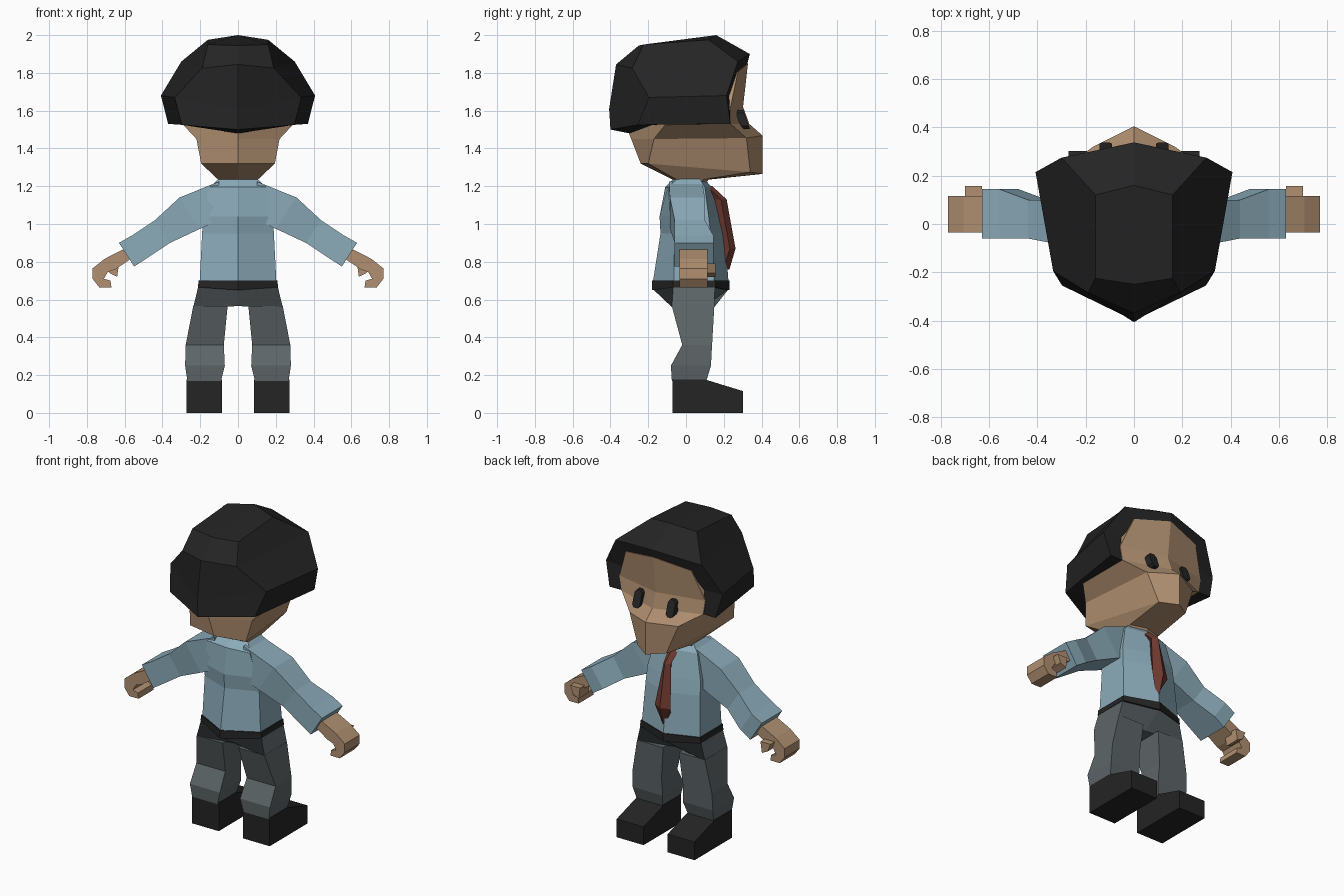
import bpy
import bmesh
from mathutils import Vector

default = bpy.data.objects.get("Cube")
if default:
    bpy.data.objects.remove(default, do_unlink=True)


def material(name, red, green, blue):
    mat = bpy.data.materials.new(name)
    mat.use_nodes = True
    color = (red, green, blue, 1)
    mat.diffuse_color = color
    shader = mat.node_tree.nodes["Principled BSDF"]
    shader.inputs["Base Color"].default_value = color
    shader.inputs["Roughness"].default_value = 0.9
    return mat


SKIN = material("skin", 0.44, 0.28, 0.165)
SHIRT = material("shirt blue", 0.26, 0.41, 0.49)
TROUSERS = material("trouser grey", 0.11, 0.13, 0.138)
BLACK = material("soft black", 0.018, 0.018, 0.018)
TIE = material("tie red", 0.16, 0.042, 0.03)


def flip(point):
    return Vector((-point[0], point[1], point[2]))


def build(name, polygons, mat):
    """Make a flat-shaded object from polygons given as lists of points."""
    bm = bmesh.new()
    for polygon in polygons:
        bm.faces.new([bm.verts.new(point) for point in polygon])
    bmesh.ops.remove_doubles(bm, verts=bm.verts[:], dist=0.0005)
    bmesh.ops.recalc_face_normals(bm, faces=bm.faces[:])
    mesh = bpy.data.meshes.new(name)
    bm.to_mesh(mesh)
    bm.free()
    mesh.materials.append(mat)
    obj = bpy.data.objects.new(name, mesh)
    bpy.context.collection.objects.link(obj)
    return obj


def loft(rings):
    """Join rings of equal length with quads and close both ends."""
    polygons = [rings[0], rings[-1]]
    for low, high in zip(rings, rings[1:]):
        for i in range(len(low)):
            j = (i + 1) % len(low)
            polygons.append([low[i], low[j], high[j], high[i]])
    return polygons


def six_sided(back, back_side, front_side, front):
    """Symmetrical ring from its centre and side points."""
    return [back, back_side, front_side, front, flip(front_side), flip(back_side)]


def body_ring(z, x, back, back_side, front_side, front, drop=0):
    """Level six-sided ring whose centre points may sit lower."""
    return six_sided((0, back, z - drop), (x, back_side, z),
                     (x, front_side, z), (0, front, z - drop))


def prism(profile, y_back, y_front):
    """Extrude an xz profile along y."""
    return loft([[(x, y, z) for x, z in profile] for y in (y_back, y_front)])


def pair(name, polygons, mat):
    """The figure looks along +y, so its own right is +x."""
    build("right_" + name, polygons, mat)
    build("left_" + name, [[flip(p) for p in poly] for poly in polygons], mat)


# Head with wedge-shaped muzzle
build("head", loft([
    body_ring(1.19, 0.09, -0.05, -0.04, 0.07, 0.09),
    body_ring(1.235, 0.105, -0.07, -0.05, 0.09, 0.12),
    six_sided((0, -0.24, 1.32), (0.195, -0.2, 1.32), (0.1, 0.34, 1.275), (0, 0.405, 1.265)),
    six_sided((0, -0.29, 1.45), (0.22, -0.17, 1.45), (0.17, 0.32, 1.455), (0, 0.405, 1.468)),
    six_sided((0, -0.31, 1.5), (0.29, -0.11, 1.525), (0.285, 0.236, 1.53), (0, 0.335, 1.53)),
    body_ring(1.62, 0.3, -0.3, -0.12, 0.236, 0.302),
    six_sided((0, -0.2, 1.8), (0.15, -0.15, 1.8), (0.23, 0.275, 1.805), (0, 0.328, 1.85)),
]), SKIN)

# Hair shell: named points on one half, faces spelled by point letters
hair_points = {
    # front rim, from lower side to crown
    "a": (0.37, 0.235, 1.53), "b": (0.408, 0.215, 1.68), "c": (0.3, 0.275, 1.86),
    "d": (0, 0.338, 1.9),
    # face opening
    "e": (0.275, 0.232, 1.53), "f": (0.29, 0.228, 1.68), "g": (0.215, 0.268, 1.79),
    "h": (0, 0.322, 1.84),
    # crown
    "i": (0, 0.16, 2), "j": (0.16, 0.12, 1.975), "k": (0.16, -0.225, 1.95),
    "l": (0, -0.25, 1.945),
    # back
    "m": (0.19, -0.285, 1.825), "n": (0.335, -0.195, 1.67), "o": (0.298, -0.255, 1.525),
    "p": (0, -0.37, 1.845), "q": (0, -0.407, 1.61), "r": (0, -0.4, 1.5),
    "s": (0, -0.3, 1.48), "t": (0.2, -0.18, 1.525),
}
hair_faces = ["abfe", "bcgf", "cdhg", "dcji", "ijkl", "jcmk", "cbnm", "bano",
              "lkmp", "pmnq", "norq", "orst", "aote"]
hair_faces[hair_faces.index("bano")] = "baon"
half = [[hair_points[key] for key in word] for word in hair_faces]
build("hair", half + [[flip(p) for p in poly] for poly in half], BLACK)

# Eyes: chamfered blocks leaning with the face
eye = []
for dx, dz in ((-1, -.7), (-.5, -1), (.5, -1), (1, -.7), (1, .7), (.5, 1), (-.5, 1), (-1, .7)):
    eye.append((0.117 + 0.026 * dx, 1.553 + 0.05 * dz))
eye_rings = [[(x, y - 0.35 * (z - 1.55), z) for x, z in eye] for y in (0.26, 0.322)]
pair("eye", loft(eye_rings), BLACK)

# Shirt body and sleeves
build("shirt", loft([
    body_ring(0.695, 0.203, -0.175, -0.065, 0.15, 0.225),
    body_ring(0.95, 0.19, -0.135, -0.06, 0.13, 0.205),
    body_ring(1.04, 0.185, -0.14, -0.08, 0.12, 0.18),
    body_ring(1.195, 0.15, -0.11, -0.095, 0.1, 0.135),
    body_ring(1.237, 0.105, -0.07, -0.05, 0.075, 0.1),
]), SHIRT)


def sleeve_ring(top, bottom, back, front):
    return [(top[0], back, top[1]), (top[0], front, top[1]),
            (bottom[0], front, bottom[1]), (bottom[0], back, bottom[1])]


pair("sleeve", loft([
    sleeve_ring((0.1, 1.225), (0.1, 1.02), -0.09, 0.085),
    sleeve_ring((0.31, 1.14), (0.2, 0.975), -0.085, 0.1),
    sleeve_ring((0.44, 1.02), (0.36, 0.9), -0.06, 0.1),
    sleeve_ring((0.56, 0.94), (0.48, 0.82), -0.06, 0.145),
    sleeve_ring((0.63, 0.9), (0.55, 0.775), -0.06, 0.145),
]), SHIRT)

# Curled hands and thumbs
pair("hand", prism([
    (0.56, 0.82), (0.61, 0.865), (0.707, 0.815), (0.77, 0.765), (0.77, 0.71), (0.735, 0.665),
    (0.67, 0.665), (0.675, 0.7), (0.71, 0.71), (0.69, 0.745), (0.65, 0.76),
], -0.035, 0.115), SKIN)
pair("thumb", prism([(0.63, 0.79), (0.7, 0.79), (0.68, 0.74), (0.64, 0.72)], 0.06, 0.157), SKIN)


# Tie: ridged strip widening toward the tip
def tie_ring(z, x, ridge):
    return [(x, ridge - 0.03, z), (0, ridge, z), (-x, ridge - 0.03, z), (0, ridge - 0.08, z)]


build("tie", loft([
    tie_ring(1.2, 0.035, 0.14), tie_ring(1.13, 0.025, 0.215),
    tie_ring(0.87, 0.055, 0.262), tie_ring(0.76, 0.004, 0.23),
]), TIE)

# Belt and trousers
build("belt", loft([
    body_ring(0.665, 0.213, -0.18, -0.07, 0.155, 0.23, 0.015),
    body_ring(0.7, 0.208, -0.18, -0.07, 0.155, 0.23),
]), BLACK)
build("trouser_hips", loft([
    body_ring(0.67, 0.21, -0.175, -0.067, 0.153, 0.225, 0.015),
    body_ring(0.56, 0.237, -0.04, -0.075, 0.15, 0.1, -0.005),
]), TROUSERS)


def leg_ring(z, inner, outer, back, front):
    return [(inner, back, z), (outer, back, z), (outer, front, z), (inner, front, z)]


pair("trouser_leg", loft([
    leg_ring(0.565, 0.055, 0.237, -0.075, 0.15),
    leg_ring(0.36, 0.075, 0.277, -0.02, 0.138),
    leg_ring(0.25, 0.07, 0.28, -0.08, 0.132),
    leg_ring(0.17, 0.09, 0.268, -0.075, 0.108),
]), TROUSERS)

# Shoes with sloping toes
side = [(-0.072, 0), (0.303, 0), (0.303, 0.115), (0.1, 0.177), (-0.072, 0.177)]
pair("shoe", loft([[(x, y, z) for y, z in side] for x in (0.084, 0.272)]), BLACK)
